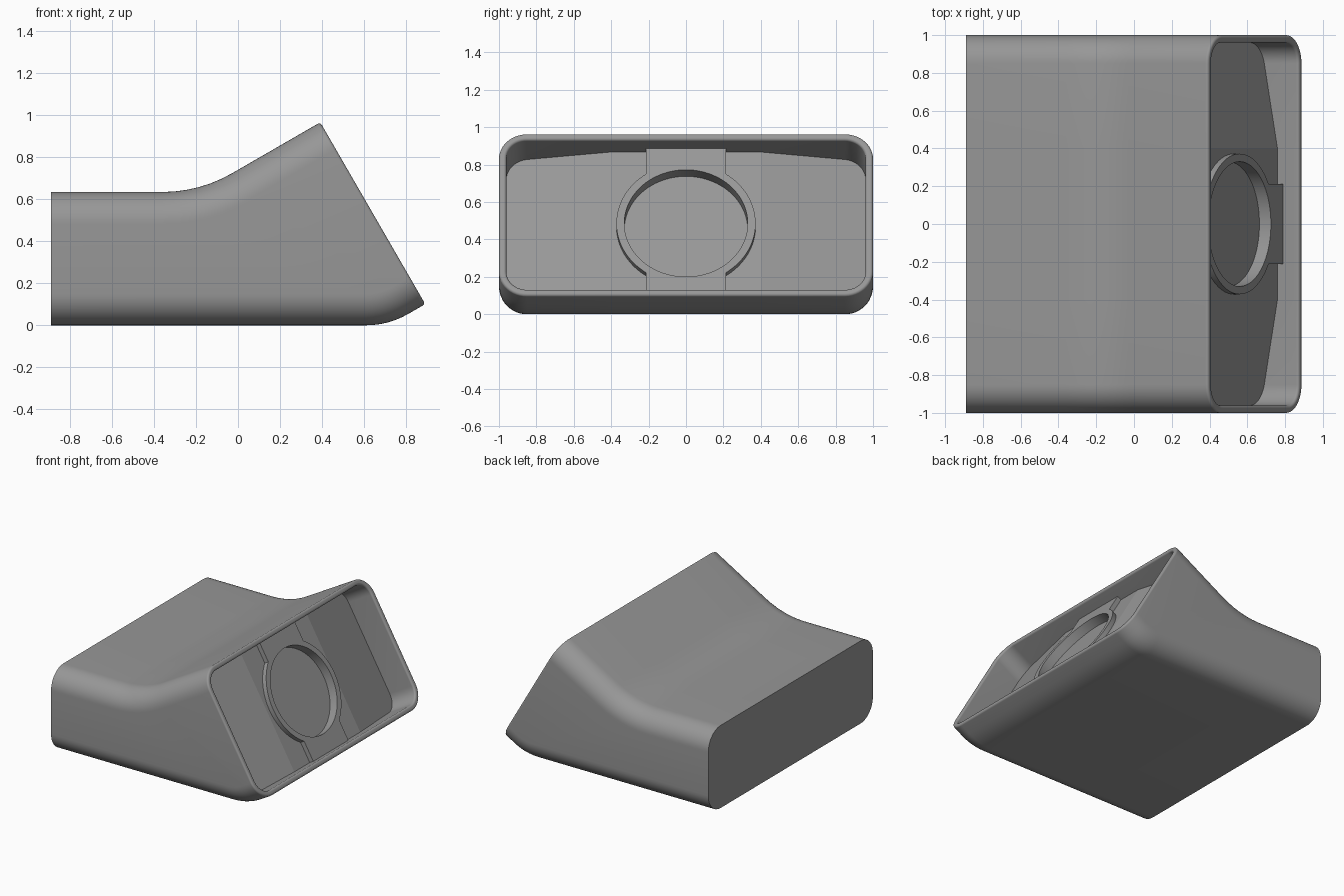
import bpy, bmesh, math
from mathutils import Vector, Matrix

if "Cube" in bpy.data.objects:
    bpy.data.objects.remove(bpy.data.objects["Cube"])

S, C = math.sin(math.radians(30)), math.cos(math.radians(30))
OUT = Vector((C, 0, S))              # outward normal of the tilted face
DOWN = Vector((S, 0, -C))            # direction down the tilted face
TOP = Vector((0.392, 0, 0.967))      # upper edge of the tilted face
BOT = TOP + DOWN
MID = (TOP + BOT) / 2
R, LIP, WALL, STEPS = 0.15, 0.015, 0.04, 12

grey = bpy.data.materials.new("mid grey")
grey.diffuse_color = (0.31, 0.31, 0.31, 1)
grey.use_nodes = True
grey.node_tree.nodes["Principled BSDF"].inputs["Base Color"].default_value = grey.diffuse_color


def finish(name, bm):
    bmesh.ops.recalc_face_normals(bm, faces=bm.faces[:])
    me = bpy.data.meshes.new(name)
    bm.to_mesh(me)
    bm.free()
    ob = bpy.data.objects.new(name, me)
    me.materials.append(grey)
    bpy.context.collection.objects.link(ob)
    return ob


def side_path(start_x, z, radius, end):
    """Straight run, 30 degree upward arc, straight run: points with upward normals."""
    pts = [(Vector((-0.89, 0, z)), Vector((0, 0, 1)))]
    for i in range(7):
        a = math.radians(5 * i)
        pts.append((Vector((start_x + radius * math.sin(a), 0, z + radius * (1 - math.cos(a)))),
                    Vector((-math.sin(a), 0, math.cos(a)))))
    pts.append((end, -DOWN))
    return pts


def half_ring(p, inward, t):
    """Points from y=+ to y=- along one rounded long edge, inset by t."""
    right = []
    for i in range(STEPS + 1):
        a = math.pi / 2 * i / STEPS
        y = 1 - t - (R - t) * (1 - math.cos(a))
        right.append((y, t + (R - t) * (1 - math.sin(a))))
    right.append((0.4, t))
    full = right + [(-y, off) for y, off in reversed(right)]
    return [p + inward * off + Vector((0, y, 0)) for y, off in full]


def ring(top, n_top, bot, n_bot, t=0.0):
    return half_ring(top, -n_top, t) + half_ring(bot, n_bot, t)[::-1]


def face_ring(t, d):
    return ring(TOP - OUT * d, -DOWN, BOT - OUT * d, -DOWN, t)


# Housing: swept rounded box, rounded rim, then pocket walls
upper = side_path(-0.36, 0.635, 0.661, TOP - OUT * LIP)
lower = side_path(0.61, 0.0, 0.4, BOT - OUT * LIP)
rings = [ring(*u, *l) for u, l in zip(upper, lower)]
for i in range(1, STEPS + 1):
    a = math.pi / 2 * i / STEPS
    rings.append(face_ring(LIP * (1 - math.cos(a)), LIP * (1 - math.sin(a))))
for i in range(STEPS + 1):
    a = math.pi / 2 * i / STEPS
    rings.append(face_ring(WALL - LIP * (1 - math.sin(a)), LIP * (1 - math.cos(a))))
# Pocket floor: flat in the middle, sloping deeper toward both ends
rings.append([p - OUT * (0.13 + 0.178 * max(0, abs(p.y) - 0.4)) for p in face_ring(WALL, 0)])

bm = bmesh.new()
loops = [[bm.verts.new(p) for p in r] for r in rings]
n = len(loops[0])
for a, b in zip(loops, loops[1:]):
    for j in range(n):
        k = (j + 1) % n
        bm.faces.new((a[j], a[k], b[k], b[j]))
bm.faces.new(loops[0])
floor = loops[-1]
for j in range(n // 2 - 1):
    bm.faces.new((floor[j], floor[j + 1], floor[n - 2 - j], floor[n - 1 - j]))
housing = finish("housing", bm)

# Raised pad: vertical bar merged with a round collar
HALF, RAD = 0.213, 0.372
a0 = math.acos(HALF / RAD)
arc = [(RAD * math.cos(a), RAD * math.sin(a)) for a in
       (-a0 + 2 * a0 * i / 40 for i in range(41))]
outline = [(HALF, -0.47)] + arc + [(HALF, 0.47)]
outline += [(-y, -u) for y, u in outline]
bm = bmesh.new()
front = [bm.verts.new(MID - OUT * 0.095 + DOWN * u + Vector((0, y, 0))) for y, u in outline]
back = [bm.verts.new(v.co - OUT * 0.045) for v in front]
bm.faces.new(front)
bm.faces.new(back)
for j in range(len(front)):
    k = (j + 1) % len(front)
    bm.faces.new((front[j], front[k], back[k], back[j]))
pad = finish("raised_pad", bm)

# Round recess cutter
bm = bmesh.new()
turn = OUT.to_track_quat('Z', 'Y').to_matrix().to_4x4()
bmesh.ops.create_cone(bm, cap_ends=True, segments=96, radius1=0.33, radius2=0.33, depth=0.165,
                      matrix=Matrix.Translation(MID - OUT * 0.0825) @ turn)
cutter = finish("recess_cutter", bm)
cutter.hide_render = True

for ob in (housing, pad):
    mod = ob.modifiers.new("recess", 'BOOLEAN')
    mod.operation, mod.solver, mod.object = 'DIFFERENCE', 'EXACT', cutter
    bpy.ops.object.select_all(action='DESELECT')
    bpy.context.view_layer.objects.active = ob
    ob.select_set(True)
    bpy.ops.object.modifier_apply(modifier=mod.name)
    bpy.ops.object.shade_smooth_by_angle(angle=math.radians(9))
bpy.data.objects.remove(cutter)
